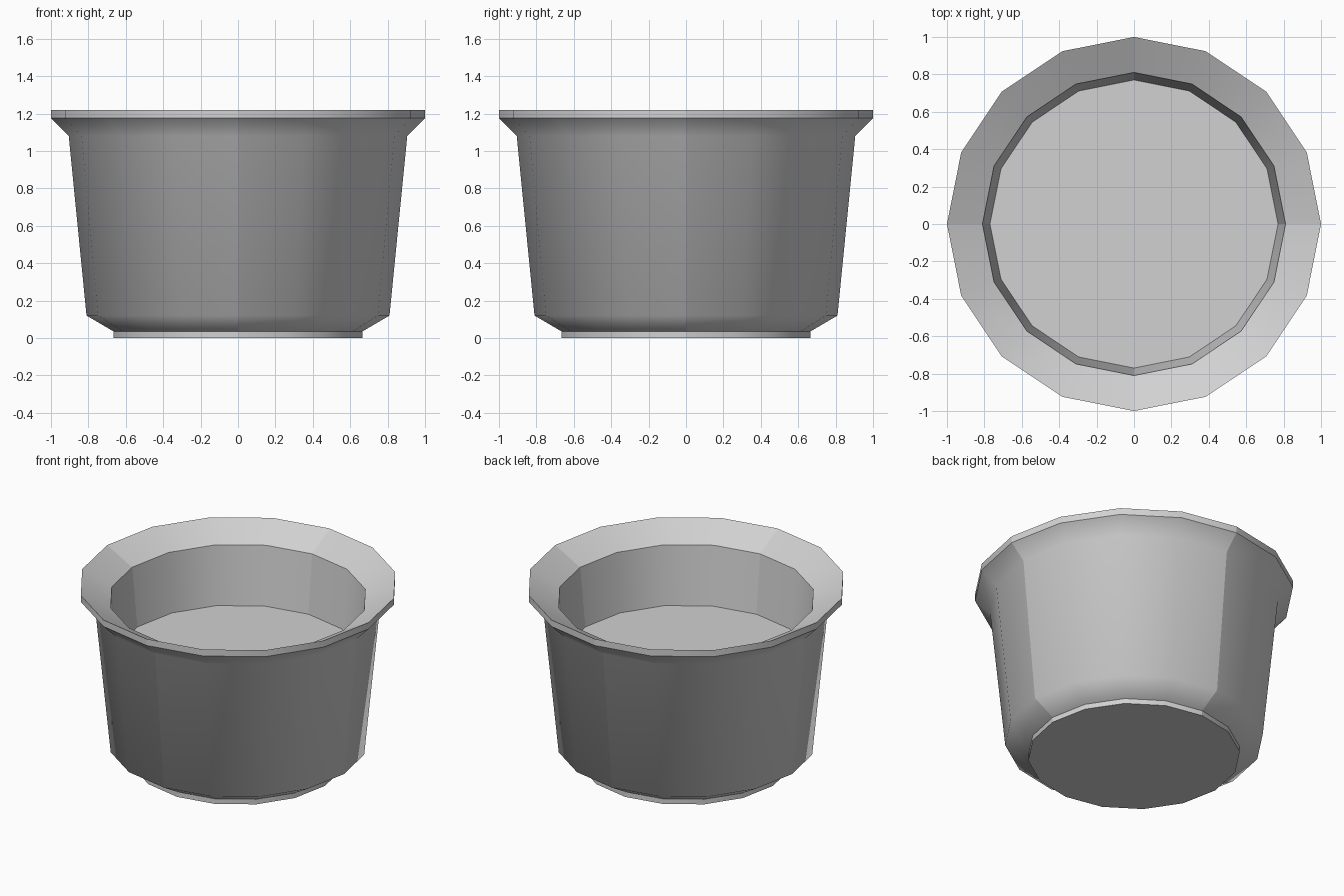
import bpy
import bmesh
from math import cos, sin, pi

cube = bpy.data.objects.get("Cube")
if cube:
    bpy.data.objects.remove(cube, do_unlink=True)

SIDES = 16

# Plain grey material
grey = bpy.data.materials.new("light grey")
grey.use_nodes = True
colour = (0.64, 0.64, 0.64, 1)
grey.diffuse_color = colour
grey.node_tree.nodes["Principled BSDF"].inputs["Base Color"].default_value = colour

# Profile from underside to inner floor: radius, height, sharp ring
profile = [
    (0.665, 0.0, True),      # foot
    (0.665, 0.035, True),
    (0.81, 0.12, False),     # wall
    (0.905, 1.08, False),
    (1.0, 1.175, True),      # rim
    (1.0, 1.22, True),
    (0.81, 1.117, True),     # inner wall
    (0.77, 0.715, True),
]

bm = bmesh.new()
rings = []
for radius, height, sharp in profile:
    rings.append([bm.verts.new((radius * cos(2 * pi * i / SIDES),
                                radius * sin(2 * pi * i / SIDES), height))
                  for i in range(SIDES)])

# Walls between neighbouring rings
for low, high in zip(rings, rings[1:]):
    for i in range(SIDES):
        j = (i + 1) % SIDES
        bm.faces.new((low[i], low[j], high[j], high[i]))

# Underside and inner floor
bm.faces.new(rings[0][::-1])
bm.faces.new(rings[-1])

for face in bm.faces:
    face.smooth = True

# Crisp rings, and a crisp seam at each quarter turn
for (radius, height, sharp), ring in zip(profile, rings):
    if sharp:
        for i in range(SIDES):
            bm.edges.get((ring[i], ring[(i + 1) % SIDES])).smooth = False
for low, high in zip(rings, rings[1:]):
    for i in range(0, SIDES, SIDES // 4):
        bm.edges.get((low[i], high[i])).smooth = False

mesh = bpy.data.meshes.new("pot")
bm.to_mesh(mesh)
bm.free()
mesh.materials.append(grey)
pot = bpy.data.objects.new("pot", mesh)
bpy.context.collection.objects.link(pot)
